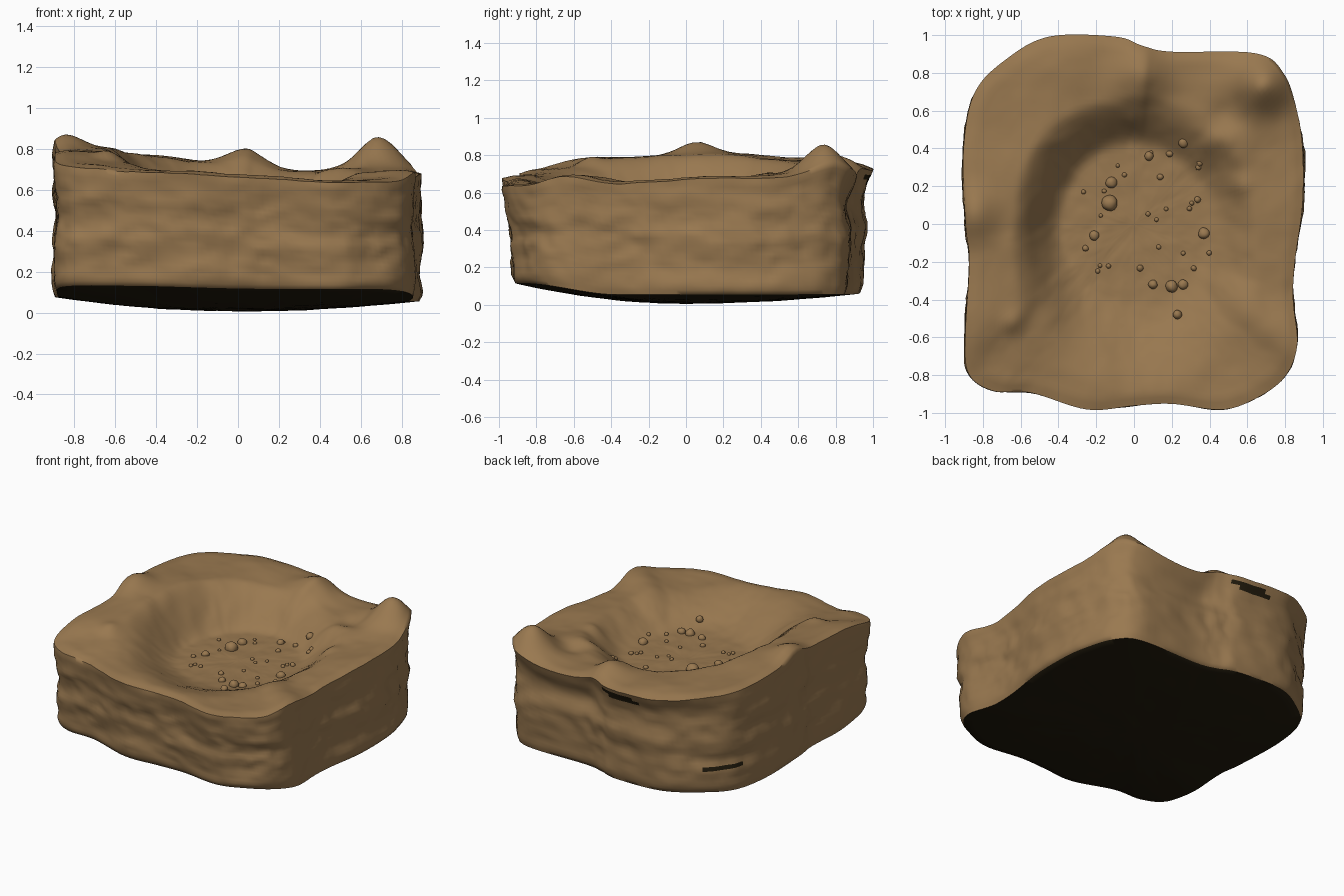
import bpy, bmesh, math, random
from mathutils import Vector, noise

random.seed(4)
cube = bpy.data.objects.get("Cube")
if cube:
    bpy.data.objects.remove(cube, do_unlink=True)


def make_material(name, colour):
    mat = bpy.data.materials.new(name)
    mat.use_nodes = True
    mat.diffuse_color = (*colour, 1)
    mat.node_tree.nodes["Principled BSDF"].inputs["Base Color"].default_value = (*colour, 1)
    return mat


brown = make_material("sandy brown stone", (0.32, 0.19, 0.08))
dark = make_material("dark underside", (0.016, 0.011, 0.004))

# Outline of the block: x, y and height of the top edge
OUTLINE = [
    (.9, .1, .68), (.9, .4, .68), (.87, .6, .7), (.8, .8, .72), (.65, .91, .7), (.2, .92, .69),
    (.05, .95, .72), (-.1, 1, .73), (-.45, 1, .74), (-.68, .88, .76), (-.85, .7, .78),
    (-.91, .4, .8), (-.9, 0, .8), (-.88, -.2, .8), (-.9, -.6, .78), (-.88, -.8, .74),
    (-.75, -.89, .72), (-.55, -.9, .7), (-.25, -.99, .69), (0, -.97, .68), (.2, -.96, .67),
    (.47, -.99, .65), (.65, -.93, .65), (.8, -.82, .66), (.87, -.65, .69), (.85, -.4, .66), (.86, -.2, .67),
]
# Lumps and hollows of the rim: x, y, height, radius
LUMPS = [(.68, .74, .13, .13), (-.84, .05, .07, .12), (.05, .79, .08, .14),
         (-.63, -.52, .03, .06), (.5, .56, -.04, .1), (.55, .2, .03, .06), (-.4, .8, .03, .2)]
SEGMENT, TOP_RINGS, WALL_RINGS, BASE_RINGS = 8, 44, 26, 16


def smooth(a, b, v):
    v = max(0, min(1, (v - a) / (b - a)))
    return v * v * (3 - 2 * v)


def rough(x, y, z, size):
    return noise.fractal(Vector((x, y, z)) / size, 1, 2, 4)


def closed_curve(points):
    pts, out = [Vector(p) for p in points], []
    n = len(pts)
    for i in range(n):
        a, b, c, d = (pts[(i + k) % n] for k in (-1, 0, 1, 2))
        for s in range(SEGMENT):
            t = s / SEGMENT
            out.append(b + (c - a) * t / 2 + (a - b * 2.5 + c * 2 - d / 2) * t * t
                       + (b * 1.5 - a / 2 - c * 1.5 + d / 2) * t ** 3)
    return out


def top_height(x, y, edge):
    z = edge + .012 * rough(x, y, 2, .35)
    for lx, ly, h, r in LUMPS:
        z += h * math.exp(-((x - lx) ** 2 + (y - ly) ** 2) / (r * r))
    # Basin, steep at the back and shallow at the front
    u = math.hypot(x / .64, y / (.68 if y > 0 else .82)) + .04 * rough(x, y, 0, .4)
    front = smooth(0, -.6, y)
    floor = .52 + .006 * rough(x, y, 5, .12)
    return floor + (z - floor) * smooth(.58 - .1 * front, 1.03 + .1 * front, u)


def wall_point(p, f, top, low):
    """Point on the side, f running from 0 at the top to 1 at the base."""
    z = top + (low - top) * f
    taper = 1 - .06 * f
    lip = .035 * smooth(.5, .9, p.y) * math.sin(math.pi * min(1, f * 2.2))
    fade = math.sin(math.pi * f) ** .5 if 0 < f < 1 else 0
    strata = rough(p.x * .5, p.y * .5, z * 1.6, .22)
    push = (.018 * strata + .012 * rough(p.x, p.y, z, .12) - .015) * fade
    # Rounded shoulder and foot
    push -= .02 * (smooth(.94, 1, f) + smooth(.05, 0, f) * .4)
    out = Vector((p.x, p.y)).normalized() * push
    return Vector((p.x + out.x, (p.y - math.copysign(lip, p.y)) * taper + out.y, z))


def base_height(p):
    return .055 + .06 * smooth(-.4, -.95, p.y) + .02 * smooth(.2, -.8, p.x)


# Stone block: rings over the top, down the walls and under the base
bm = bmesh.new()
outline = closed_curve(OUTLINE)
count = len(outline)
tops, lows = [top_height(p.x, p.y, p.z) - .012 for p in outline], [base_height(p) for p in outline]
rings = []
for r in range(1, TOP_RINGS):
    t = r / TOP_RINGS
    ring = []
    for p in outline:
        z = top_height(p.x * t, p.y * t, p.z) - .012 * smooth(.93, 1, t)
        ring.append((p.x * t, p.y * t, z))
    rings.append(ring)
for r in range(WALL_RINGS + 1):
    f = r / WALL_RINGS
    rings.append([wall_point(p, f, tops[i], lows[i]) for i, p in enumerate(outline)])
foot = rings[-1]
for r in range(1, BASE_RINGS):
    t = 1 - r / BASE_RINGS
    rings.append([(q.x * t, q.y * t, .008 + (q.z - .008) * t * t
                   + .006 * rough(q.x * t, q.y * t, 8, .2) * (1 - t * t)) for q in foot])

verts = [[bm.verts.new(co) for co in ring] for ring in rings]
wall_start, wall_end = TOP_RINGS - 1, TOP_RINGS - 1 + WALL_RINGS


def in_dark_patch(c):
    under_lip = ((c.x + .16) / .15) ** 2 + ((c.z - .67 - .1 * (c.x + .16)) / .03) ** 2 < 1 and c.y > .8
    corner = ((c.x + .8) / .1) ** 2 + ((c.z - .25) / .025) ** 2 < 1 and c.y > .6
    return under_lip or corner


for k in range(len(verts) - 1):
    for i in range(count):
        j = (i + 1) % count
        face = bm.faces.new((verts[k][i], verts[k + 1][i], verts[k + 1][j], verts[k][j]))
        if k >= wall_end:
            face.material_index = 1
        elif k >= wall_start and in_dark_patch(face.calc_center_median()):
            face.material_index = 1
for ring, z, index in ((verts[0], .52, 0), (verts[-1], .004, 1)):
    centre = bm.verts.new((0, 0, z))
    for i in range(count):
        bm.faces.new((centre, ring[i], ring[(i + 1) % count])).material_index = index
bmesh.ops.recalc_face_normals(bm, faces=bm.faces[:])


def finish(bm, name, materials, angle):
    mesh = bpy.data.meshes.new(name)
    bm.to_mesh(mesh)
    bm.free()
    obj = bpy.data.objects.new(name, mesh)
    bpy.context.collection.objects.link(obj)
    for mat in materials:
        mesh.materials.append(mat)
    bpy.ops.object.select_all(action="DESELECT")
    obj.select_set(True)
    bpy.context.view_layer.objects.active = obj
    bpy.ops.object.shade_smooth_by_angle(angle=math.radians(angle))
    return obj


finish(bm, "stone_basin", [brown, dark], 60)

# Pebbles half sunk in the basin floor: x, y, radius
pebbles = [(-.13, .11, .042), (-.12, .22, .03), (.37, -.05, .03), (.08, .36, .024), (.1, -.32, .024),
           (.23, -.48, .024), (.2, -.33, .032), (.26, -.32, .026), (-.21, -.06, .026), (.26, .43, .026)]
for _ in range(26):
    pebbles.append((random.uniform(-.3, .4), random.uniform(-.3, .45), random.uniform(.01, .018)))
bm = bmesh.new()
for x, y, radius in pebbles:
    ball = bmesh.ops.create_icosphere(bm, subdivisions=3, radius=radius)["verts"]
    shift = Vector((x, y, top_height(x, y, .68) + radius * .1))
    for v in ball:
        v.co = v.co * (1 + .12 * noise.noise(v.co / radius + shift * 9)) + shift
finish(bm, "pebbles", [brown], 60)
